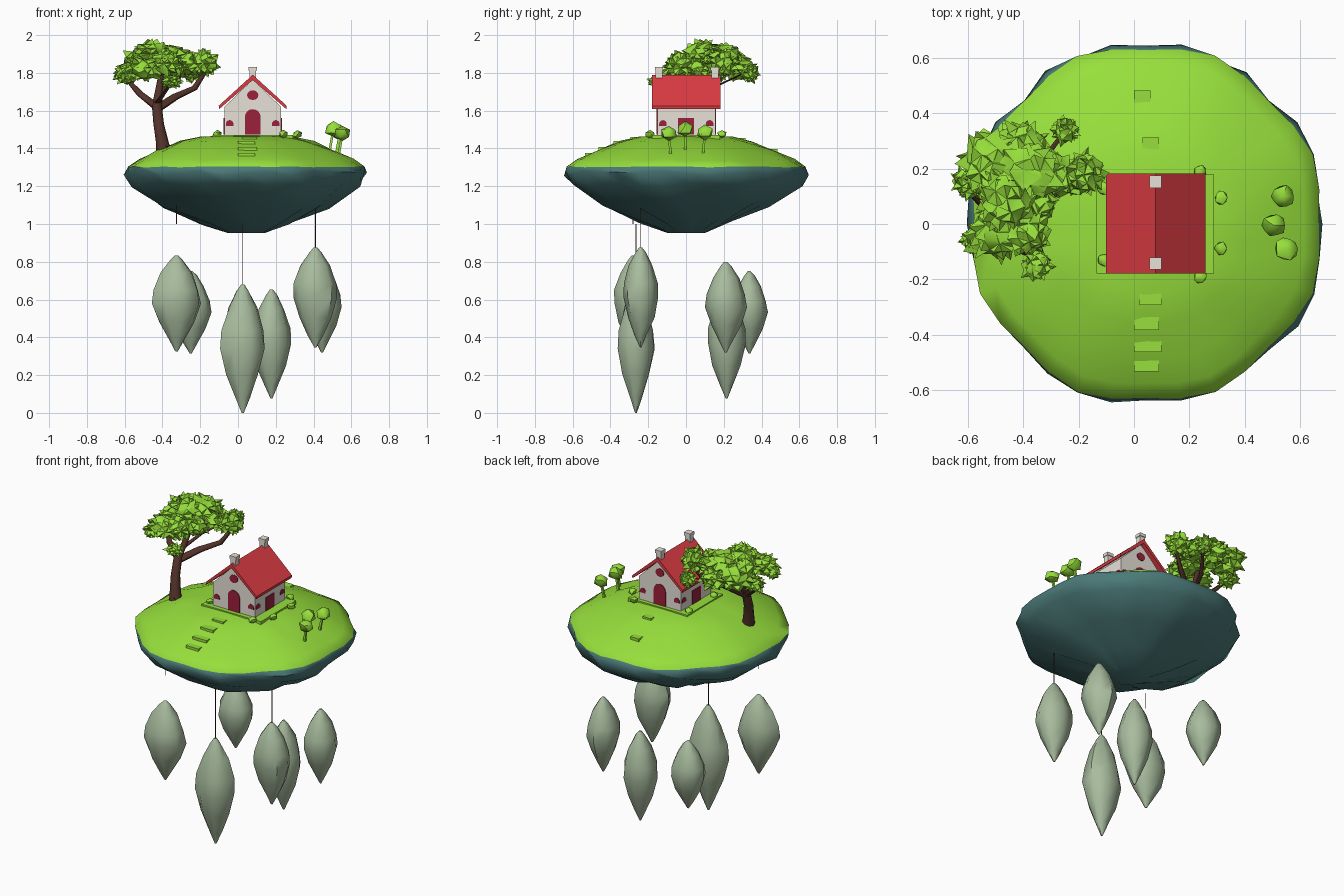
import bpy, bmesh, math, random
from mathutils import Vector

if "Cube" in bpy.data.objects:
    bpy.data.objects.remove(bpy.data.objects["Cube"])

random.seed(4)


def material(name, rgb):
    m = bpy.data.materials.new(name)
    m.diffuse_color = (*rgb, 1)
    m.use_nodes = True
    m.node_tree.nodes["Principled BSDF"].inputs["Base Color"].default_value = m.diffuse_color
    return m


GREEN = material("grass_green", (0.31, 0.74, 0.045))
TEAL = material("teal_stone", (0.07, 0.195, 0.19))
SAGE = material("sage_stone", (0.39, 0.50, 0.34))
RED = material("roof_red", (0.72, 0.045, 0.055))
DARK = material("door_red", (0.33, 0.015, 0.045))
CREAM = material("cream_wall", (0.82, 0.77, 0.70))
BROWN = material("bark_brown", (0.085, 0.032, 0.022))
CX = 0.045      # island centre
HX = 0.078      # house centre


def finish(name, bm, mats, angle=None):
    bmesh.ops.recalc_face_normals(bm, faces=bm.faces)
    me = bpy.data.meshes.new(name)
    bm.to_mesh(me)
    bm.free()
    ob = bpy.data.objects.new(name, me)
    bpy.context.collection.objects.link(ob)
    for m in mats:
        me.materials.append(m)
    if angle:
        bpy.ops.object.select_all(action='DESELECT')
        ob.select_set(True)
        bpy.context.view_layer.objects.active = ob
        bpy.ops.object.shade_smooth_by_angle(angle=math.radians(angle))
    return ob


def loft(bm, rings):
    """Skin a list of point rings, closing both ends."""
    vs = [[bm.verts.new(p) for p in ring] for ring in rings]
    n = len(vs[0])
    for a, b in zip(vs, vs[1:]):
        for i in range(n):
            bm.faces.new((a[i], a[(i + 1) % n], b[(i + 1) % n], b[i]))
    bm.faces.new(vs[0])
    bm.faces.new(vs[-1])


def prism(name, pts, axis, lo, hi, mat):
    """Extrude a flat outline along x, y or z."""
    place = {'x': lambda a, b, d: (d, a, b), 'y': lambda a, b, d: (a, d, b),
             'z': lambda a, b, d: (a, b, d)}[axis]
    bm = bmesh.new()
    loft(bm, [[place(a, b, d) for a, b in pts] for d in (lo, hi)])
    return finish(name, bm, [mat])


def rect(a0, a1, b0, b1):
    return [(a0, b0), (a1, b0), (a1, b1), (a0, b1)]


def arch(c, w, b0, top):
    spring = top - w
    return [(c - w, b0), (c + w, b0)] + [
        (c + w * math.cos(t * math.pi / 8), spring + w * math.sin(t * math.pi / 8)) for t in range(9)]


# Island: grassy dome on a rocky bowl
DOME = [(0.02, 1.472), (0.25, 1.462), (0.36, 1.435), (0.49, 1.382), (0.58, 1.34), (0.638, 1.302)]
BOWL = [(0.645, 1.27), (0.605, 1.205), (0.44, 1.095), (0.24, 1.01), (0.10, 0.953)]
SEG = 32


def ground(x, y):
    r = math.hypot(x - CX, y)
    for (r0, z0), (r1, z1) in zip(DOME, DOME[1:]):
        if r <= r1:
            return z0 + (z1 - z0) * max(0, r - r0) / (r1 - r0)
    return 1.3


bm = bmesh.new()
rings = []
for k, (r, z) in enumerate(DOME + BOWL):
    ring = []
    for i in range(SEG):
        a = 2 * math.pi * i / SEG
        lump = -0.022 * math.cos(8 * a) * min(1, (r / 0.63) ** 3)      # scalloped rim
        if k >= len(DOME):
            lump = lump * 0.5 + random.uniform(-0.025, 0.025)
        rr = r * (1 + lump)
        dz = random.uniform(-1, 1) * (0 if k < 2 else 0.006 if k < 5 else 0.003 if k < 6 else 0.016)
        if k == len(DOME) + len(BOWL) - 1:
            dz = 0
        ring.append((CX + rr * math.cos(a), rr * 1.01 * math.sin(a), z + dz))
    rings.append(ring)
loft(bm, rings)
for f in bm.faces:
    f.material_index = 0 if min(v.co.z for v in f.verts) > 1.295 else 1
finish("island", bm, [GREEN, TEAL], 60)

# Hanging stones: x, y, bottom, top, half width x, half width y, cord top (0 = no cord)
STONES = [(-0.325, -0.28, 0.325, 0.833, 0.13, 0.105, 1.10), (-0.25, 0.335, 0.315, 0.75, 0.11, 0.095, 0),
          (0.025, -0.265, 0.0, 0.68, 0.12, 0.10, 1.0), (0.177, 0.215, 0.077, 0.653, 0.105, 0.105, 0),
          (0.41, -0.24, 0.347, 0.876, 0.118, 0.095, 1.12), (0.445, 0.21, 0.32, 0.80, 0.10, 0.105, 0)]
SHAPE = [(0, 0.05), (0.12, 0.33), (0.3, 0.75), (0.5, 1.0), (0.64, 0.95), (0.82, 0.66), (0.95, 0.28), (1, 0.08)]
for n, (x, y, z0, z1, wx, wy, cord) in enumerate(STONES):
    bm = bmesh.new()
    turn = random.random()
    rings = []
    for t, w in SHAPE:
        rings.append([(x + wx * w * random.uniform(0.93, 1.08) * math.cos(turn + i * math.pi / 4),
                       y + wy * w * random.uniform(0.93, 1.08) * math.sin(turn + i * math.pi / 4),
                       z0 + (z1 - z0) * t) for i in range(8)])
    loft(bm, rings)
    finish(f"hanging_stone_{n + 1}", bm, [SAGE], 50)
    if cord:
        low = 1.0 if n == 0 else z1 - 0.03
        prism(f"cord_{n + 1}", rect(x - 0.002, x + 0.002, y - 0.002, y + 0.002), 'z', low, cord, BROWN)

# House body, base and roof
prism("house_base", rect(-0.135, 0.29, -0.18, 0.18), 'z', 1.42, 1.472, GREEN)
prism("house_walls", [(HX - 0.15, 1.46), (HX + 0.15, 1.46), (HX + 0.15, 1.62), (HX, 1.765), (HX - 0.15, 1.62)],
      'y', -0.152, 0.155, CREAM)
prism("roof", [(HX - 0.178, 1.608), (HX, 1.762), (HX + 0.178, 1.608), (HX + 0.18, 1.626), (HX, 1.79),
               (HX - 0.18, 1.626)], 'y', -0.18, 0.183, RED)
for side, y in (("front", -0.143), ("back", 0.153)):
    prism(f"chimney_{side}", rect(HX - 0.018, HX + 0.018, y - 0.018, y + 0.018), 'z', 1.76, 1.815, CREAM)
    prism(f"chimney_cap_{side}", rect(HX - 0.022, HX + 0.022, y - 0.022, y + 0.022), 'z', 1.812, 1.832, CREAM)

# Doors and windows, repeated on opposite walls
for side, d in (("front", -0.152), ("back", 0.155)):
    lo, hi = d - 0.004, d + 0.004
    prism(f"door_{side}", arch(HX, 0.042, 1.473, 1.608), 'y', lo, hi, DARK)
    prism(f"round_window_{side}", [(HX + 0.03 * math.cos(i * math.pi / 6), 1.682 + 0.026 * math.sin(i * math.pi / 6))
                                   for i in range(12)], 'y', lo, hi, DARK)
    for s in (-1, 1):
        prism(f"small_window_{side}", arch(HX + s * 0.122, 0.02, 1.52, 1.55), 'y', lo, hi, DARK)
for side, d in (("left", HX - 0.15), ("right", HX + 0.15)):
    lo, hi = d - 0.004, d + 0.004
    prism(f"door_{side}", rect(-0.043, 0.043, 1.473, 1.56), 'x', lo, hi, DARK)
    for c in (-0.122, 0.125):
        prism(f"small_window_{side}", arch(c, 0.02, 1.52, 1.55), 'x', lo, hi, DARK)

# Grassy stepping slabs in front and behind
for n, (y, x0, w) in enumerate([(-0.27, 0.02, 0.08), (-0.36, 0.0, 0.09), (-0.44, 0.0, 0.1),
                                (-0.51, 0.0, 0.09), (0.29, 0.03, 0.06), (0.46, 0.0, 0.06)]):
    z = ground(x0 + w / 2, y)
    prism(f"step_{n + 1}", rect(x0, x0 + w, y - 0.024, y + 0.024), 'z', z - 0.03, z + 0.004, GREEN)


# Small trees and bushes
def blob(bm, centre, r, jitter=0.12):
    made = bmesh.ops.create_icosphere(bm, subdivisions=1, radius=1)['verts']
    for v in made:
        k = random.uniform(1 - jitter, 1 + jitter)
        v.co = Vector(centre) + Vector((v.co.x * r[0], v.co.y * r[1], v.co.z * r[2])) * k


for n, (x, y, z) in enumerate([(0.54, 0.10, 1.485), (0.505, -0.005, 1.502), (0.553, -0.09, 1.48)]):
    g = ground(x - 0.02, y * 0.9) - 0.02
    bm = bmesh.new()
    loft(bm, [[(a, b, g) for a, b in rect(x - 0.028, x - 0.014, y * 0.9 - 0.007, y * 0.9 + 0.007)],
              [(a, b, z) for a, b in rect(x - 0.006, x + 0.006, y - 0.006, y + 0.006)]])
    finish(f"sapling_trunk_{n + 1}", bm, [GREEN])
    bm = bmesh.new()
    blob(bm, (x, y, z), (0.046, 0.046, 0.042))
    finish(f"sapling_crown_{n + 1}", bm, [GREEN], 45)
bm = bmesh.new()
for x, y in [(0.315, 0.095), (0.315, -0.088), (0.24, 0.19), (0.24, -0.19), (-0.11, 0.13), (-0.11, -0.13)]:
    blob(bm, (x, y, 1.475), (0.026, 0.026, 0.022))
finish("bushes", bm, [GREEN], 45)

# Large tree: trunk with tapering branches
LIMBS = {"tree_trunk": [(-0.385, -0.08, 1.35, 0.048), (-0.40, -0.07, 1.43, 0.034), (-0.42, -0.04, 1.53, 0.028),
                        (-0.43, 0.0, 1.63, 0.026), (-0.42, 0.05, 1.70, 0.02), (-0.40, 0.12, 1.84, 0.012)],
         "branch_left": [(-0.43, 0.0, 1.62, 0.02), (-0.52, 0.04, 1.69, 0.016), (-0.60, 0.12, 1.78, 0.008)],
         "branch_right": [(-0.43, 0.0, 1.61, 0.02), (-0.33, 0.08, 1.675, 0.017), (-0.23, 0.15, 1.72, 0.013),
                          (-0.17, 0.18, 1.81, 0.008)],
         "branch_front": [(-0.43, 0.0, 1.64, 0.016), (-0.40, -0.08, 1.68, 0.012), (-0.35, -0.15, 1.75, 0.007)],
         "branch_back": [(-0.42, 0.04, 1.68, 0.016), (-0.38, 0.16, 1.73, 0.013), (-0.27, 0.31, 1.80, 0.008)],
         "root": [(-0.39, -0.08, 1.42, 0.025), (-0.35, -0.10, 1.39, 0.018), (-0.31, -0.12, 1.38, 0.008)]}
TILT = {"branch_left": 0.5, "branch_right": -0.7, "root": -0.7}
for name, pts in LIMBS.items():
    bm = bmesh.new()
    tilt = TILT.get(name, 0)
    loft(bm, [[(x + r * math.cos(i * math.pi / 4), y + r * math.sin(i * math.pi / 4),
                z + tilt * r * math.cos(i * math.pi / 4)) for i in range(8)] for x, y, z, r in pts])
    finish(name, bm, [BROWN], 50)

# Large tree: spiky leaf clumps (x, y, z, radius, half height)
CLUMPS = [(-0.51, 0.22, 1.85, 0.115, 0.075), (-0.39, 0.19, 1.89, 0.11, 0.07), (-0.46, 0.09, 1.90, 0.10, 0.065),
          (-0.18, 0.18, 1.85, 0.07, 0.07), (-0.28, 0.18, 1.85, 0.08, 0.06), (-0.50, -0.03, 1.825, 0.095, 0.06),
          (-0.39, -0.03, 1.85, 0.08, 0.06), (-0.35, -0.15, 1.755, 0.052, 0.032), (-0.25, 0.34, 1.80, 0.045, 0.045),
          (-0.60, 0.15, 1.79, 0.055, 0.045), (-0.40, 0.29, 1.82, 0.08, 0.055), (-0.58, -0.06, 1.78, 0.042, 0.035),
          (-0.36, 0.08, 1.83, 0.08, 0.055)]
bm = bmesh.new()
for x, y, z, r, h in CLUMPS:
    b = bmesh.new()
    bmesh.ops.create_icosphere(b, subdivisions=2, radius=1)
    for v in b.verts:
        v.co *= random.uniform(0.8, 1.05)
    tips = bmesh.ops.poke(b, faces=b.faces[:])['verts']
    for v in tips:
        v.co = v.co * random.uniform(1.0, 1.45) + Vector([random.uniform(-0.25, 0.25) for _ in range(3)])
    for v in b.verts:
        v.co = (x + v.co.x * r, y + v.co.y * r, z + v.co.z * h)
    piece = bpy.data.meshes.new("clump")
    b.to_mesh(piece)
    b.free()
    bm.from_mesh(piece)
    bpy.data.meshes.remove(piece)
finish("tree_leaves", bm, [GREEN], 50)
